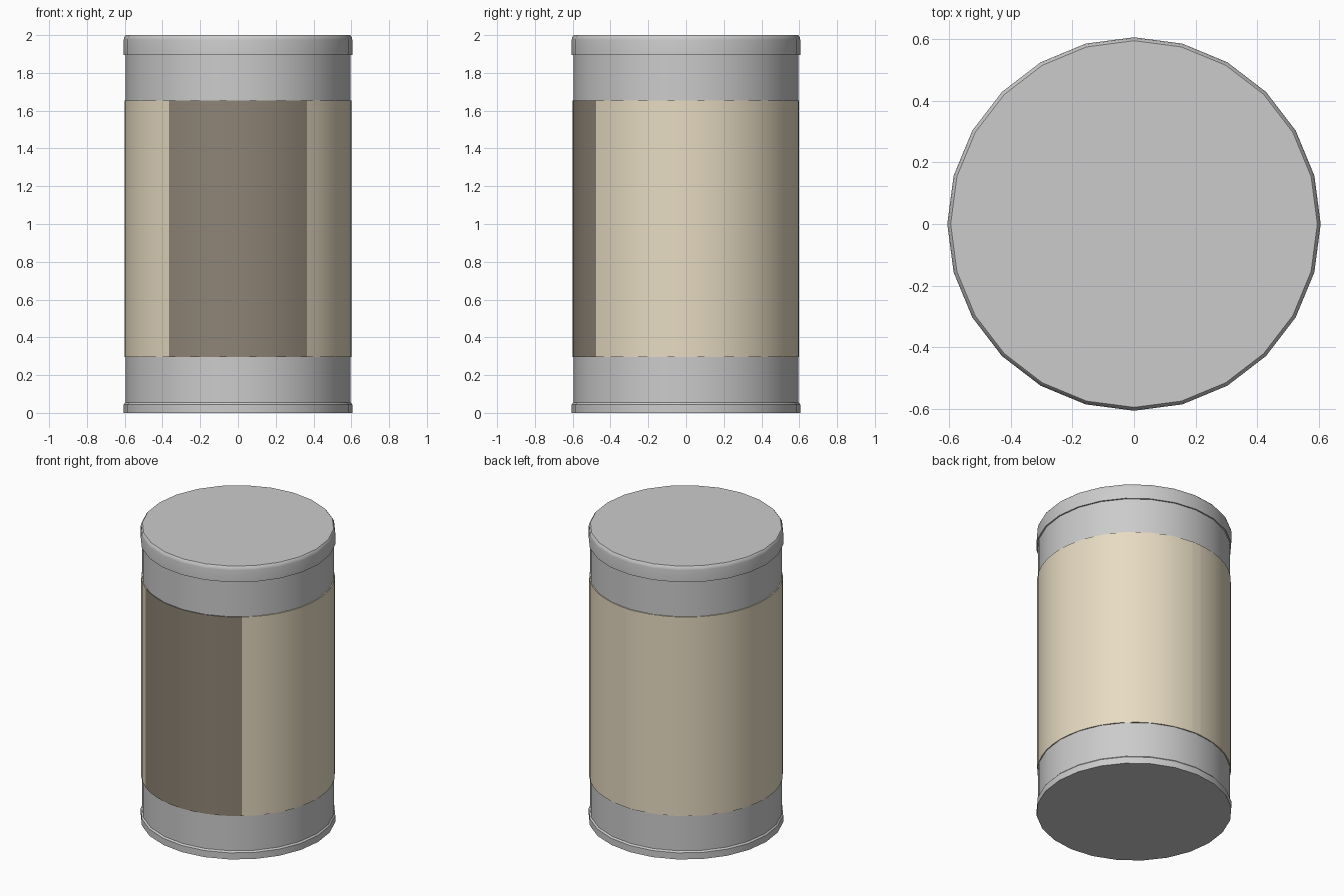
import bpy, bmesh
from math import cos, sin, radians

if "Cube" in bpy.data.objects:
    bpy.data.objects.remove(bpy.data.objects["Cube"])

Z0, Z1 = 0.295, 1.655      # label height range


def material(name, rgb):
    m = bpy.data.materials.new(name)
    m.diffuse_color = (*rgb, 1)
    m.use_nodes = True
    m.node_tree.nodes["Principled BSDF"].inputs["Base Color"].default_value = m.diffuse_color
    return m


def sweep(name, profile, angles, mat=None, closed=False):
    """Revolve an (r, z) profile through the given angles (degrees)."""
    bm = bmesh.new()
    cols = [[bm.verts.new((r * cos(radians(a)), r * sin(radians(a)), z))
             for r, z in profile] for a in angles]
    pairs = list(zip(cols, cols[1:]))
    if closed:
        pairs.append((cols[-1], cols[0]))
    for c, d in pairs:
        for i in range(len(profile) - 1):
            bm.faces.new((c[i], d[i], d[i + 1], c[i + 1]))
    if closed:
        bm.faces.new([c[0] for c in reversed(cols)])
        bm.faces.new([c[-1] for c in cols])
    mesh = bpy.data.meshes.new(name)
    bm.to_mesh(mesh)
    bm.free()
    ob = bpy.data.objects.new(name, mesh)
    bpy.context.collection.objects.link(ob)
    if mat:
        mesh.materials.append(mat)
    bpy.ops.object.select_all(action='DESELECT')
    ob.select_set(True)
    bpy.context.view_layer.objects.active = ob
    bpy.ops.object.shade_smooth_by_angle(angle=radians(30))
    return ob


beige = material("label_beige", (0.80, 0.71, 0.54))
brown = material("panel_brown", (0.27, 0.23, 0.18))

# Metal can: bottom rim, straight wall, overhanging rounded lid
can = [(0.605, 0), (0.605, 0.045), (0.596, 0.055), (0.596, 1.895),
       (0.605, 1.895), (0.605, 1.975), (0.602, 1.99), (0.594, 2.0)]
sweep("can", can, [15 * i for i in range(24)], closed=True)


# Paper wrap: thin sheet with its edges turned in to the can
def sheet(r):
    return [(0.592, Z0), (r, Z0), (r, Z1), (0.592, Z1)]


STEP = 7.5
front = [-90 + STEP * i for i in range(-5, 6)]
sweep("front_panel", sheet(0.600), front, brown)
right = [-90 + STEP * i for i in range(5, 24)] + [87]
sweep("label_right", sheet(0.600), right, beige)
sweep("label_left", sheet(0.600), [180 - a for a in reversed(right)], beige)

# Overlapping seam strip at the back
seam = [(0.592, Z0), (0.602, Z0), (0.602, Z1), (0.592, Z1)]
strip = sweep("label_seam", seam, [87, 90, 93], beige)
